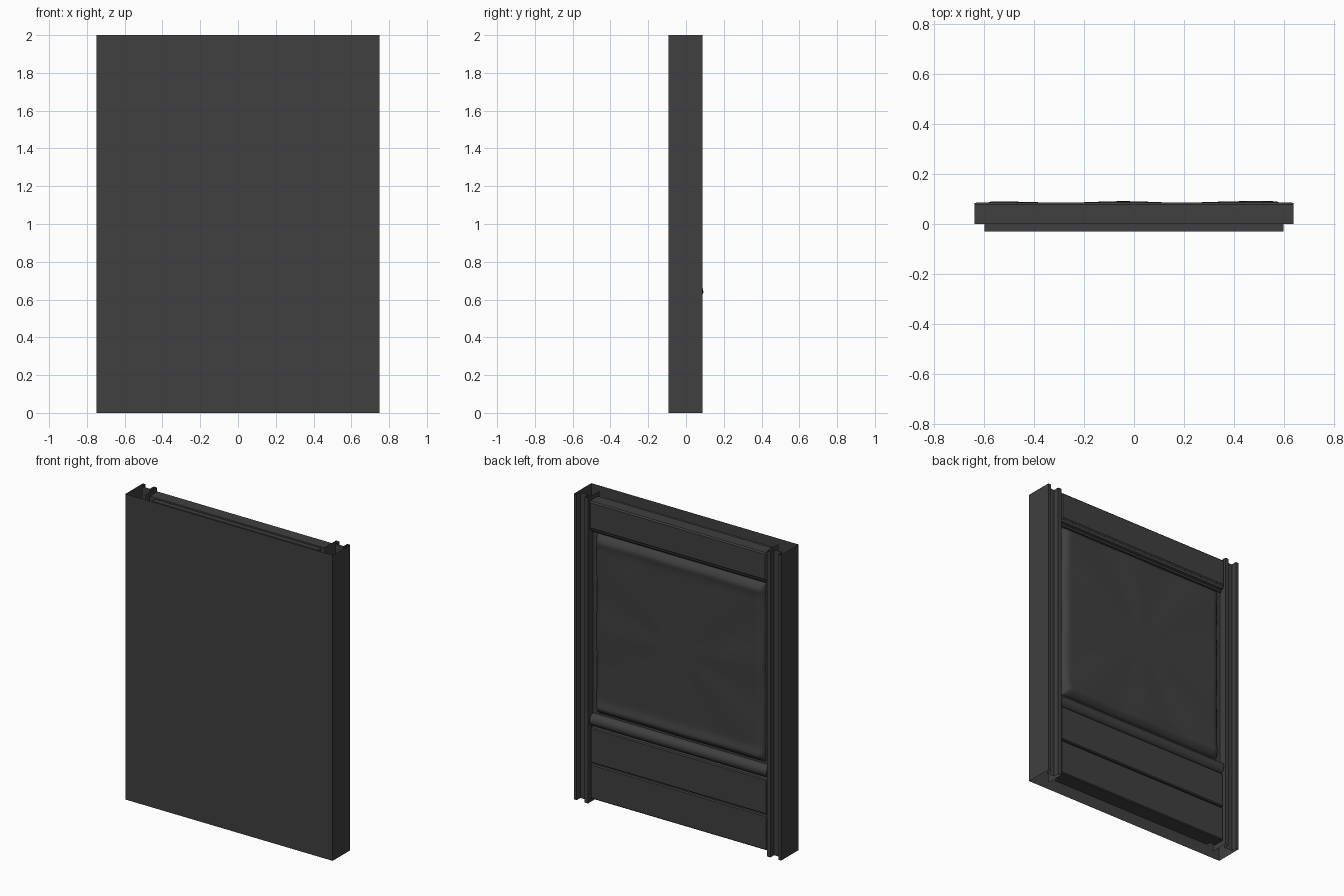
import bpy, bmesh, math

if "Cube" in bpy.data.objects:
    bpy.data.objects.remove(bpy.data.objects["Cube"])

mat = bpy.data.materials.new("dark_grey")
mat.diffuse_color = (0.05, 0.05, 0.05, 1)
mat.use_nodes = True
mat.node_tree.nodes["Principled BSDF"].inputs["Base Color"].default_value = mat.diffuse_color


def finish(bm, name, smooth=None):
    me = bpy.data.meshes.new(name)
    bm.to_mesh(me)
    bm.free()
    ob = bpy.data.objects.new(name, me)
    bpy.context.collection.objects.link(ob)
    me.materials.append(mat)
    if smooth:
        bpy.ops.object.select_all(action='DESELECT')
        ob.select_set(True)
        bpy.context.view_layer.objects.active = ob
        bpy.ops.object.shade_smooth_by_angle(angle=math.radians(smooth))
    return ob


def box(name, hx, y0, y1, z0, z1, chamfer=0):
    """Box centred on x; the rear (+y) rim can be chamfered."""
    bm = bmesh.new()
    bmesh.ops.create_cube(bm, size=1)
    for v in bm.verts:
        v.co = (v.co.x * 2 * hx, y0 + (v.co.y + .5) * (y1 - y0), z0 + (v.co.z + .5) * (z1 - z0))
    if chamfer:
        rim = [e for e in bm.edges if all(abs(v.co.y - y1) < 1e-5 for v in e.verts)]
        bmesh.ops.bevel(bm, geom=rim, offset=chamfer, segments=1, affect='EDGES')
    return finish(bm, name)


def bar(name, hx, profile, smooth=None):
    """Closed (y, z) profile run along x."""
    bm = bmesh.new()
    a = [bm.verts.new((-hx, y, z)) for y, z in profile]
    f = bm.faces.new(a)
    r = bmesh.ops.extrude_face_region(bm, geom=[f])
    for v in r['geom']:
        if isinstance(v, bmesh.types.BMVert):
            v.co.x = hx
    bmesh.ops.recalc_face_normals(bm, faces=bm.faces)
    return finish(bm, name, smooth)


# Outer sheet shell with guide channels, open at top and bottom
half = [(.75, -.092), (.75, .088), (.73, .088), (.73, .05), (.672, .05),
        (.672, .088), (.648, .088), (.648, -.03)]
path = [(-x, y) for x, y in reversed(half)] + half
bm = bmesh.new()
lo = [bm.verts.new((x, y, 0)) for x, y in path]
hi = [bm.verts.new((x, y, 2)) for x, y in path]
for i in range(len(path) - 1):
    bm.faces.new((lo[i], lo[i + 1], hi[i + 1], hi[i]))
finish(bm, "outer_shell")

# Inner panel core
box("panel_core", .60, -.03, 0, .03, 1.97)
box("pad_backing", .64, 0, .045, .49, 1.80)

# Upper header and lower planks
box("header_box", .64, 0, .087, 1.80, 1.98, .008)
for i, (z0, z1) in enumerate([(.03, .257), (.265, .495)]):
    box(f"lower_plank_{i + 1}", .64, 0, .076, z0, z1, .006)

# Trim below the header and rounded sill under the pad
bar("header_trim", .64, [(0, 1.80), (.078, 1.80), (.074, 1.785), (.06, 1.78), (.055, 1.77), (0, 1.77)])
sill = [(0, .50)] + [(.045 + .04 * math.cos(math.radians(a)), .54 + .04 * math.sin(math.radians(a)))
                     for a in range(-90, 91, 15)] + [(0, .58)]
bar("sill_trim", .64, sill, 40)

# Soft upholstered pad: rolled edges, radial creases, bulge near the bottom
W, Z0, Z1, N = .612, .595, 1.765, 64
cz, hz = (Z0 + Z1) / 2, (Z1 - Z0) / 2
bm = bmesh.new()


def spread(i):
    return math.sin((i / N - .5) * math.pi)   # denser rows at the edges


def roll(d):
    t = min(d / .05, 1)
    return math.sqrt(max(0, 1 - (1 - t) ** 2))


grid = []
for j in range(N + 1):
    row = []
    for i in range(N + 1):
        u, v = spread(i), spread(j)
        x, z = u * W, cz + v * hz
        e = roll((1 - abs(u)) * W) * roll((1 - abs(v)) * hz)
        r = min(1, math.hypot(u, v))
        crease = .003 * r * math.cos(8 * math.atan2(v, u) + .6)
        bulge = .012 * math.exp(-((z - .64) / .035) ** 2) + .006 * math.exp(-((z - 1.72) / .03) ** 2)
        row.append(bm.verts.new((x, .04 + e * (.037 + crease + bulge), z)))
    grid.append(row)
for j in range(N):
    for i in range(N):
        bm.faces.new((grid[j][i], grid[j + 1][i], grid[j + 1][i + 1], grid[j][i + 1]))
finish(bm, "soft_pad", 60)
